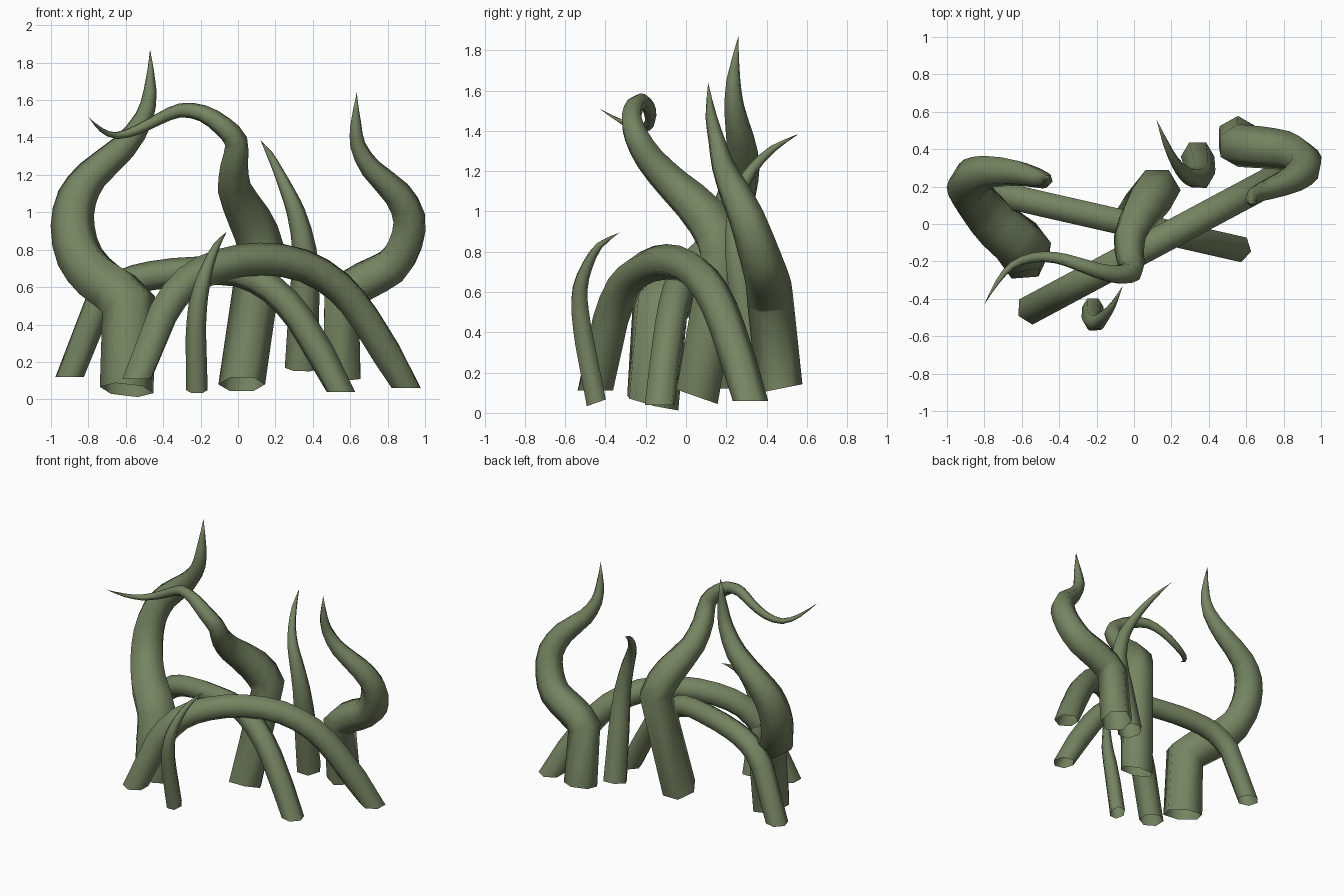
import bpy, bmesh, math
from mathutils import Vector

if "Cube" in bpy.data.objects:
    bpy.data.objects.remove(bpy.data.objects["Cube"])

SIDES = 6
mat = bpy.data.materials.new("moss_green")
mat.diffuse_color = (0.18, 0.23, 0.12, 1)
mat.use_nodes = True
mat.node_tree.nodes["Principled BSDF"].inputs["Base Color"].default_value = mat.diffuse_color


def rounded(path):
    """Insert one curved midpoint in every segment after the straight base."""
    p = [Vector(q) for q in path]
    out = [p[0]]
    for i in range(1, len(p) - 1):
        a, b = p[i], p[i + 1]
        size = (b - a).length
        mid = (a + b) / 2 + (a - p[i - 1]).normalized() * size / 16
        if i + 2 < len(p):
            mid -= (p[i + 2] - b).normalized() * size / 16
        else:
            mid -= (b - a) / 16
        mid[3] = (a[3] + b[3]) / 2
        out += [a, mid]
    return out + [p[-1]]


def tube(name, path, phase=0.0, base=None, end=None):
    """Sweep an open hexagon along (x, y, z, radius) points; radius 0 makes a tip.
    base and end optionally set the normal of the first and last ring."""
    path = rounded(path)
    pts = [q.to_3d() for q in path]
    n = len(pts)
    bm = bmesh.new()
    rings, u, prev = [], None, None
    for i, p in enumerate(pts):
        a = (p - pts[i - 1]).normalized() if i else Vector()
        b = (pts[i + 1] - p).normalized() if i < n - 1 else Vector()
        t = (a + b).normalized()
        if base and i == 0:
            t = Vector(base).normalized()
        if end and i == n - 1:
            t = Vector(end).normalized()
        if u is None:
            u = Vector((math.cos(phase), math.sin(phase), 0))
            u = (u - t * u.dot(t)).normalized()
        else:
            u = prev.rotation_difference(t) @ u
        prev = t
        v = t.cross(u)
        r = path[i][3]
        if r == 0:
            rings.append([bm.verts.new(p)])
        else:
            angles = [2 * math.pi * k / SIDES for k in range(SIDES)]
            rings.append([bm.verts.new(p + r * (math.cos(w) * u + math.sin(w) * v)) for w in angles])
    for lo, hi in zip(rings, rings[1:]):
        for k in range(SIDES):
            j = (k + 1) % SIDES
            f = [lo[k], lo[j]] + ([hi[0]] if len(hi) == 1 else [hi[j], hi[k]])
            bm.faces.new(f).smooth = True
    me = bpy.data.meshes.new(name)
    bm.to_mesh(me)
    bm.free()
    me.materials.append(mat)
    ob = bpy.data.objects.new(name, me)
    bpy.context.collection.objects.link(ob)


def arch(name, xz, y0, y1, r):
    """Arched root lying in one vertical plane, cut level at both ends."""
    x0, x1 = xz[0][0], xz[-1][0]
    path = [(x, y0 + (y1 - y0) * (x - x0) / (x1 - x0), z, r) for x, z in xz]
    tube(name, path, math.atan2(y1 - y0, x1 - x0), (0, 0, 1), (0, 0, -1))


# thick curling tendril on the left
tube("left_tendril", [
    (-.595, -.165, .05, .145), (-.585, -.13, .51, .15), (-.74, 0, .635, .138),
    (-.845, .12, .76, .127), (-.885, .2, .93, .117), (-.86, .25, 1.08, .107),
    (-.78, .28, 1.2, .09), (-.61, .27, 1.35, .072), (-.5, .24, 1.51, .052),
    (-.47, .235, 1.65, .036), (-.47, .26, 1.87, 0)], 0.1, (.1, .25, 1))

# central tendril leaning forward and hooking left
tube("centre_tendril", [
    (.02, .055, .08, .125), (.125, .18, .8, .125), (.06, .1, .97, .115),
    (-.02, -.06, 1.13, .09), (-.02, -.18, 1.26, .075), (-.01, -.25, 1.38, .062),
    (-.08, -.27, 1.46, .055), (-.19, -.25, 1.53, .045), (-.31, -.21, 1.545, .038),
    (-.42, -.18, 1.5, .032), (-.54, -.18, 1.44, .027), (-.65, -.22, 1.41, .02),
    (-.73, -.31, 1.44, .012), (-.8, -.43, 1.51, 0)], 0, (0, .35, 1))

# curling tendril on the right
tube("right_tendril", [
    (.555, .465, .12, .115), (.555, .42, .54, .115), (.68, .41, .635, .113),
    (.82, .39, .71, .108), (.895, .35, .83, .1), (.915, .3, .97, .09),
    (.85, .24, 1.1, .077), (.71, .18, 1.235, .057), (.64, .15, 1.36, .042),
    (.63, .125, 1.47, .03), (.635, .11, 1.64, 0)], math.pi / 6, (0, -.2, 1))

# slim tendril behind, tip bending backwards
tube("rear_slim_tendril", [
    (.34, .36, .165, .09), (.355, .29, .55, .08), (.355, .25, .8, .065),
    (.31, .25, 1.0, .05), (.27, .27, 1.1, .04), (.22, .33, 1.21, .028),
    (.17, .43, 1.31, .018), (.12, .56, 1.385, 0)])

# small front tendril
tube("front_small_tendril", [
    (-.22, -.445, .05, .058), (-.225, -.5, .33, .055), (-.215, -.525, .5, .05),
    (-.19, -.525, .62, .042), (-.155, -.49, .73, .03), (-.11, -.43, .83, .018),
    (-.06, -.33, .895, 0)], 0, (0, -.35, 1))

# two crossing arched roots
arch("front_arch", [(-.54, .11), (-.4, .46), (-.27, .63), (-.1, .715), (.12, .75),
                    (.35, .715), (.54, .6), (.68, .43), (.9, .06)], -.45, .32, .088)
arch("rear_arch", [(-.9, .12), (-.75, .5), (-.63, .61), (-.47, .66), (-.22, .685),
                   (0, .68), (.18, .59), (.33, .43), (.55, .04)], .2, -.13, .078)
